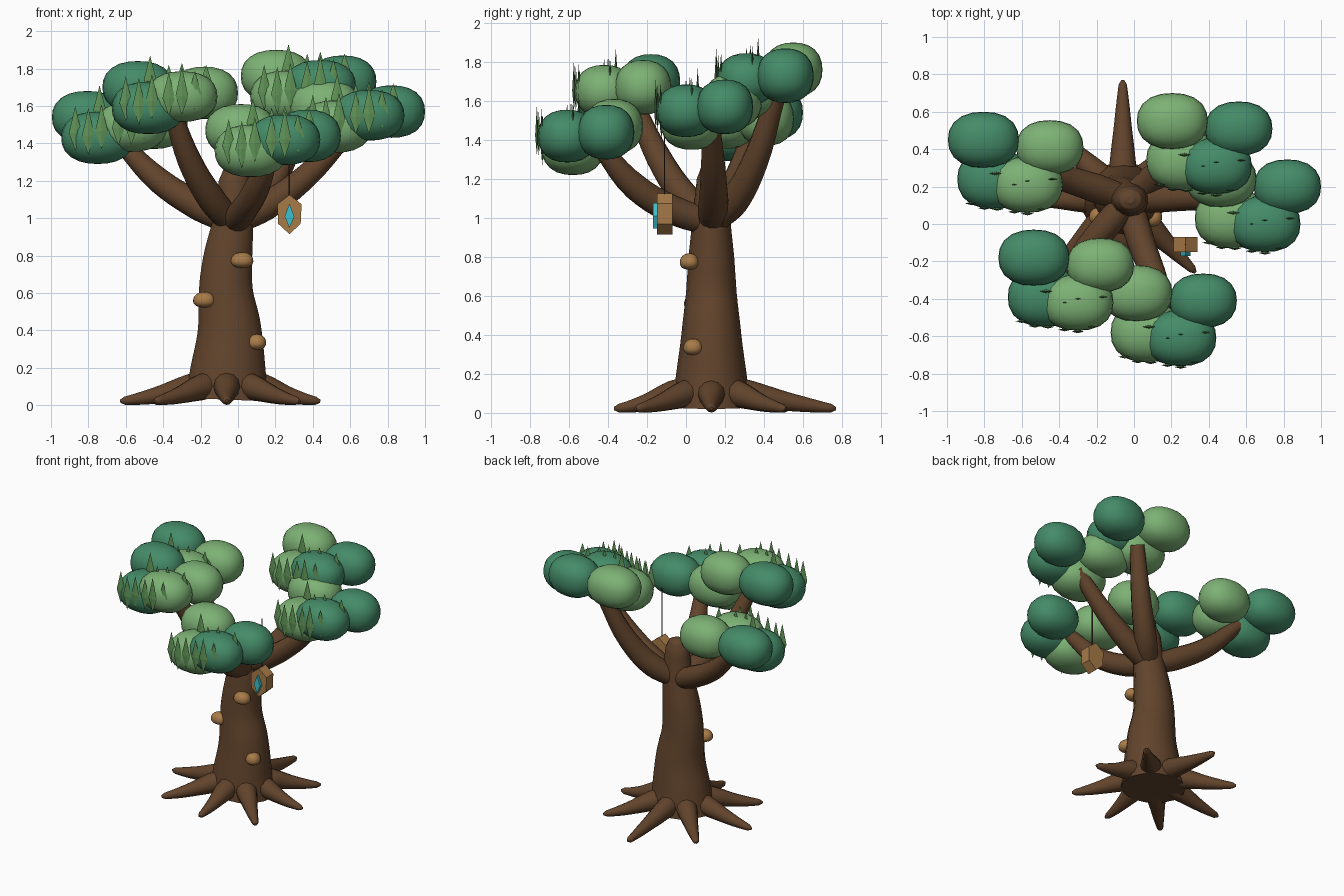
import bpy, bmesh, math
from mathutils import Vector, Matrix

if "Cube" in bpy.data.objects:
    bpy.data.objects.remove(bpy.data.objects["Cube"])


def mat(name, r, g, b):
    m = bpy.data.materials.new(name)
    m.diffuse_color = [(c / 255) ** 2.2 for c in (r, g, b)] + [1]
    m.use_nodes = True
    m.node_tree.nodes["Principled BSDF"].inputs["Base Color"].default_value = m.diffuse_color
    return m


BARK = mat("bark", 98, 70, 48)
DARK = mat("dark_green", 70, 138, 104)
LIGHT = mat("light_green", 124, 176, 116)
LEAF = mat("leaf_green", 96, 146, 88)
TAN = mat("tan_wood", 166, 122, 74)
TEAL = mat("teal", 64, 190, 205)
CORD = mat("cord", 70, 60, 50)


def add(name, mesh, material, angle=None):
    ob = bpy.data.objects.new(name, mesh)
    bpy.context.collection.objects.link(ob)
    mesh.materials.clear()
    mesh.materials.append(material)
    if angle:
        bpy.ops.object.select_all(action='DESELECT')
        ob.select_set(True)
        bpy.context.view_layer.objects.active = ob
        bpy.ops.object.shade_smooth_by_angle(angle=math.radians(angle))
    return ob


def tube(name, pts, material, yscale=1, ymid=0, res=5):
    """Tapered tube through (x, y, z, radius) points."""
    cu = bpy.data.curves.new(name, 'CURVE')
    cu.dimensions = '3D'
    cu.bevel_depth = 1
    cu.bevel_resolution = res
    cu.resolution_u = 5
    cu.use_fill_caps = True
    sp = cu.splines.new('BEZIER')
    sp.bezier_points.add(len(pts) - 1)
    for bp, (x, y, z, r) in zip(sp.bezier_points, pts):
        bp.co = (x, y, z)
        bp.radius = r
        bp.handle_left_type = bp.handle_right_type = 'AUTO'
    tmp = bpy.data.objects.new(name + "_tmp", cu)
    bpy.context.collection.objects.link(tmp)
    dg = bpy.context.evaluated_depsgraph_get()
    me = bpy.data.meshes.new_from_object(tmp.evaluated_get(dg))
    bpy.data.objects.remove(tmp)
    for v in me.vertices:
        v.co.y = ymid + (v.co.y - ymid) * yscale
    return add(name, me, material, 50)


def blob(name, loc, size, material, power=2.3, flat=1.0):
    """Slightly squared ellipsoid; flat < 1 squashes the underside."""
    bm = bmesh.new()
    bmesh.ops.create_uvsphere(bm, u_segments=20, v_segments=12, radius=1)
    for v in bm.verts:
        v.co /= sum(abs(c) ** power for c in v.co) ** (1 / power)
        if v.co.z < 0:
            v.co.z *= flat
        v.co = Vector(loc) + Vector(a * b for a, b in zip(v.co, size))
    me = bpy.data.meshes.new(name)
    bm.to_mesh(me)
    bm.free()
    return add(name, me, material, 60)


def kite(bm, x, y, z0, z1, w, t, belly=0.4):
    """Flat kite with a centre ridge on both faces."""
    zm = z0 + (z1 - z0) * belly
    top, bot = bm.verts.new((x, y, z1)), bm.verts.new((x, y, z0))
    ring = [bm.verts.new(p) for p in ((x + w, y, zm), (x, y + t, zm), (x - w, y, zm), (x, y - t, zm))]
    for i in range(4):
        a, b = ring[i], ring[(i + 1) % 4]
        bm.faces.new((a, b, top))
        bm.faces.new((b, a, bot))


# trunk with a rounded stub above the fork
tube("trunk", [(-0.06, 0.13, 0.03, 0.23), (-0.055, 0.13, 0.15, 0.212), (-0.045, 0.13, 0.4, 0.175),
               (-0.065, 0.13, 0.62, 0.147), (-0.055, 0.13, 0.78, 0.135), (-0.025, 0.13, 1.0, 0.11),
               (-0.02, 0.13, 1.2, 0.085), (-0.02, 0.13, 1.26, 0.06), (-0.02, 0.13, 1.28, 0.02)],
     BARK, 0.88, 0.13)

# eight roots, from +x counterclockwise
for i, n in enumerate((0.5, 0.54, 0.64, 0.56, 0.57, 0.55, 0.5, 0.55)):
    a = i * math.pi / 4
    c, s = math.cos(a), math.sin(a)
    tube(f"root_{i + 1}", [(-0.06 + c * d, 0.13 + s * d, z, r) for d, z, r in
                           ((0.08, 0.12, 0.075), (0.2, 0.095, 0.07), (n * 0.7, 0.048, 0.042),
                            (n - 0.025, 0.024, 0.022), (n, 0.022, 0.008))], BARK, res=4)

# branches
BRANCHES = {
    "left": [(-0.03, 0.13, 0.98, 0.07), (-0.2, 0.19, 1.06, 0.078), (-0.42, 0.26, 1.2, 0.068), (-0.64, 0.33, 1.42, 0.045)],
    "front_left": [(-0.04, 0.12, 0.98, 0.07), (-0.14, 0.0, 1.1, 0.075), (-0.26, -0.14, 1.31, 0.065), (-0.36, -0.27, 1.6, 0.045)],
    "front": [(-0.02, 0.12, 0.98, 0.07), (0.02, -0.04, 1.03, 0.075), (0.1, -0.26, 1.16, 0.068), (0.18, -0.45, 1.38, 0.045)],
    "right": [(-0.02, 0.13, 0.98, 0.07), (0.14, 0.14, 1.06, 0.078), (0.36, 0.14, 1.22, 0.066), (0.61, 0.13, 1.48, 0.045)],
    "back_right": [(-0.02, 0.13, 0.98, 0.07), (0.1, 0.24, 1.08, 0.078), (0.23, 0.35, 1.28, 0.068), (0.36, 0.46, 1.62, 0.05)],
}
for n, p in BRANCHES.items():
    tube(n + "_branch", p, BARK)

# foliage: four clumps per branch plus upright leaves on the front side
CLUMPS = [("back_left", (-0.165, 0.12, 0.05), (0.19, 0.15, 0.14)),
          ("back_right", (0.19, 0.08, 0.02), (0.18, 0.145, 0.14)),
          ("front_left", (-0.11, -0.09, -0.06), (0.195, 0.16, 0.14)),
          ("front_right", (0.07, -0.12, 0.0), (0.19, 0.15, 0.135))]
LEAVES = [(-0.23, -0.22, -0.13, 0.11), (-0.16, -0.245, -0.15, 0.1), (-0.09, -0.25, -0.12, 0.12),
          (0.0, -0.265, -0.1, 0.13), (0.07, -0.275, -0.1, 0.16), (0.14, -0.25, -0.07, 0.14),
          (-0.1, -0.06, 0.0, 0.22), (0.0, -0.12, -0.02, 0.17), (0.07, -0.1, 0.0, 0.18), (0.2, -0.09, 0.0, 0.17)]
CLUSTERS = [("left", (-0.64, 0.33, 1.49), (DARK, LIGHT, DARK, LIGHT)),
            ("front_left", (-0.37, -0.3, 1.65), (DARK, LIGHT, DARK, LIGHT)),
            ("front", (0.18, -0.49, 1.42), (LIGHT, DARK, LIGHT, DARK)),
            ("right", (0.63, 0.12, 1.55), (LIGHT, DARK, LIGHT, DARK)),
            ("back_right", (0.37, 0.43, 1.71), (LIGHT, DARK, LIGHT, DARK))]
for n, c, mats in CLUSTERS:
    c = Vector(c)
    for (part, off, size), m in zip(CLUMPS, mats):
        blob(f"{n}_foliage_{part}", c + Vector(off), size, m)
    bm = bmesh.new()
    for x, y, z0, z1 in LEAVES:
        kite(bm, c.x + x, c.y + y, c.z + z0, c.z + z1, 0.034, 0.009)
    me = bpy.data.meshes.new(n + "_leaves")
    bm.to_mesh(me)
    bm.free()
    add(n + "_leaves", me, LEAF)

# bark knobs on the trunk
for i, loc in enumerate(((0.022, 0.018, 0.77), (-0.18, 0.04, 0.558), (0.1, 0.036, 0.332))):
    w = 0.06 if i < 2 else 0.05
    blob(f"knob_{i + 1}", loc, (w, 0.05, 0.048), TAN, 2.2, 0.75)

# hanging lantern: hexagonal plate, crystal and cord
X, Z = 0.275, 1.02
bm = bmesh.new()
f = bm.faces.new([bm.verts.new((X + x, -0.15, Z + z)) for x, z in
                  ((0, 0.105), (-0.065, 0.055), (-0.06, -0.05), (0, -0.105), (0.06, -0.05), (0.065, 0.055))])
ext = bmesh.ops.extrude_face_region(bm, geom=[f])
bmesh.ops.translate(bm, vec=(0, 0.08, 0), verts=[v for v in ext["geom"] if isinstance(v, bmesh.types.BMVert)])
bmesh.ops.recalc_face_normals(bm, faces=bm.faces)
me = bpy.data.meshes.new("lantern_body")
bm.to_mesh(me)
bm.free()
add("lantern_body", me, TAN)

bm = bmesh.new()
f = bm.faces.new([bm.verts.new((X + x, -0.17, Z + z)) for x, z in
                  ((0, 0.058), (-0.026, -0.01), (0, -0.073), (0.026, -0.01))])
ext = bmesh.ops.extrude_face_region(bm, geom=[f])
bmesh.ops.translate(bm, vec=(0, 0.025, 0), verts=[v for v in ext["geom"] if isinstance(v, bmesh.types.BMVert)])
bmesh.ops.recalc_face_normals(bm, faces=bm.faces)
me = bpy.data.meshes.new("lantern_crystal")
bm.to_mesh(me)
bm.free()
add("lantern_crystal", me, TEAL)

tube("lantern_cord", [(X, -0.11, 1.11, 0.004), (X, -0.11, 1.48, 0.004)], CORD, res=1)
